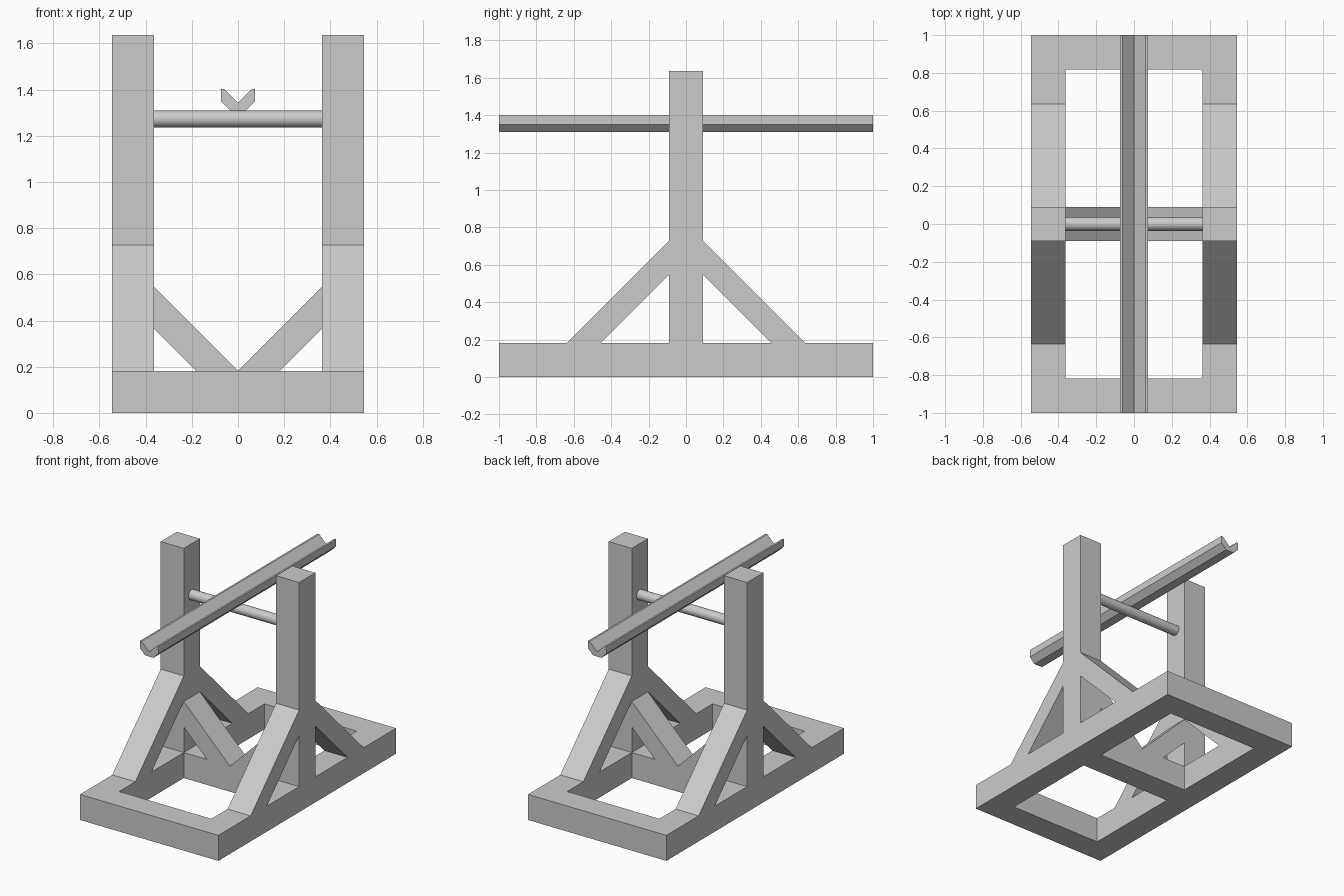
import bpy, bmesh, math

if "Cube" in bpy.data.objects:
    bpy.data.objects.remove(bpy.data.objects["Cube"], do_unlink=True)

grey = bpy.data.materials.new("light_grey")
grey.use_nodes = True
COLOUR = (0.6, 0.6, 0.6, 1)
grey.diffuse_color = COLOUR
grey.node_tree.nodes["Principled BSDF"].inputs["Base Color"].default_value = COLOUR

BEAM = 2 / 11            # thickness of every timber
HALF = BEAM / 2
WIDE = 3 * BEAM          # half width of the frame
INNER = WIDE - BEAM      # inner face of the side timbers


def prism(name, profile, axis, low, high):
    """Extrude a profile along x (profile in y, z), y (x, z) or z (x, y)."""
    place = {"x": lambda a, b, t: (t, a, b),
             "y": lambda a, b, t: (a, t, b),
             "z": lambda a, b, t: (a, b, t)}[axis]
    bm = bmesh.new()
    ends = [[bm.verts.new(place(a, b, t)) for a, b in profile] for t in (low, high)]
    bm.faces.new(ends[0])
    bm.faces.new(ends[1])
    for i in range(len(profile)):
        j = (i + 1) % len(profile)
        bm.faces.new((ends[0][i], ends[0][j], ends[1][j], ends[1][i]))
    bmesh.ops.recalc_face_normals(bm, faces=bm.faces)
    mesh = bpy.data.meshes.new(name)
    bm.to_mesh(mesh)
    bm.free()
    mesh.materials.append(grey)
    obj = bpy.data.objects.new(name, mesh)
    bpy.context.collection.objects.link(obj)
    return obj


def box(name, x0, x1, y0, y1, z0, z1):
    return prism(name, [(x0, y0), (x1, y0), (x1, y1), (x0, y1)], "z", z0, z1)


# Base frame: end beams, side rails and the middle cross beam
for side, s in (("left", 1), ("right", -1)):
    x0, x1 = sorted((s * INNER, s * WIDE))
    box(side + "_base_rail", x0, x1, -1 + BEAM, 1 - BEAM, 0, BEAM)
for name, y in (("front_base_beam", -1 + HALF), ("back_base_beam", 1 - HALF)):
    box(name, -WIDE, WIDE, y - HALF, y + HALF, 0, BEAM)
box("middle_base_beam", -INNER, INNER, -HALF, HALF, 0, BEAM)

# Uprights with their diagonal braces
for side, s in (("left", 1), ("right", -1)):
    x0, x1 = sorted((s * INNER, s * WIDE))
    box(side + "_post", x0, x1, -HALF, HALF, BEAM, 9 * BEAM)
    for end, e in (("front", -1), ("back", 1)):
        brace = [(e * HALF, 4 * BEAM), (e * HALF, 3 * BEAM),
                 (e * 2.5 * BEAM, BEAM), (e * 3.5 * BEAM, BEAM)]
        prism(f"{side}_{end}_brace", brace, "x", x0, x1)
    inner = [(s * INNER, 3 * BEAM), (s * INNER, INNER),
             (s * BEAM, BEAM), (0, BEAM)]
    prism(side + "_inner_brace", inner, "y", -HALF, HALF)

# Round axle between the posts
bpy.ops.mesh.primitive_cylinder_add(vertices=32, radius=0.036, depth=2 * INNER,
                                    location=(0, 0, 7 * BEAM),
                                    rotation=(0, math.pi / 2, 0))
axle = bpy.context.object
axle.name = "axle"
axle.data.materials.append(grey)
bpy.ops.object.shade_smooth_by_angle(angle=math.radians(35))

# Long V-grooved trough resting on the axle
edge = [(0.033, 1.31), (0.073, 1.35), (0.073, 1.402), (0.06, 1.402)]
trough = edge + [(0, 1.343)] + [(-x, z) for x, z in reversed(edge)]
prism("trough", trough, "y", -1, 1)
